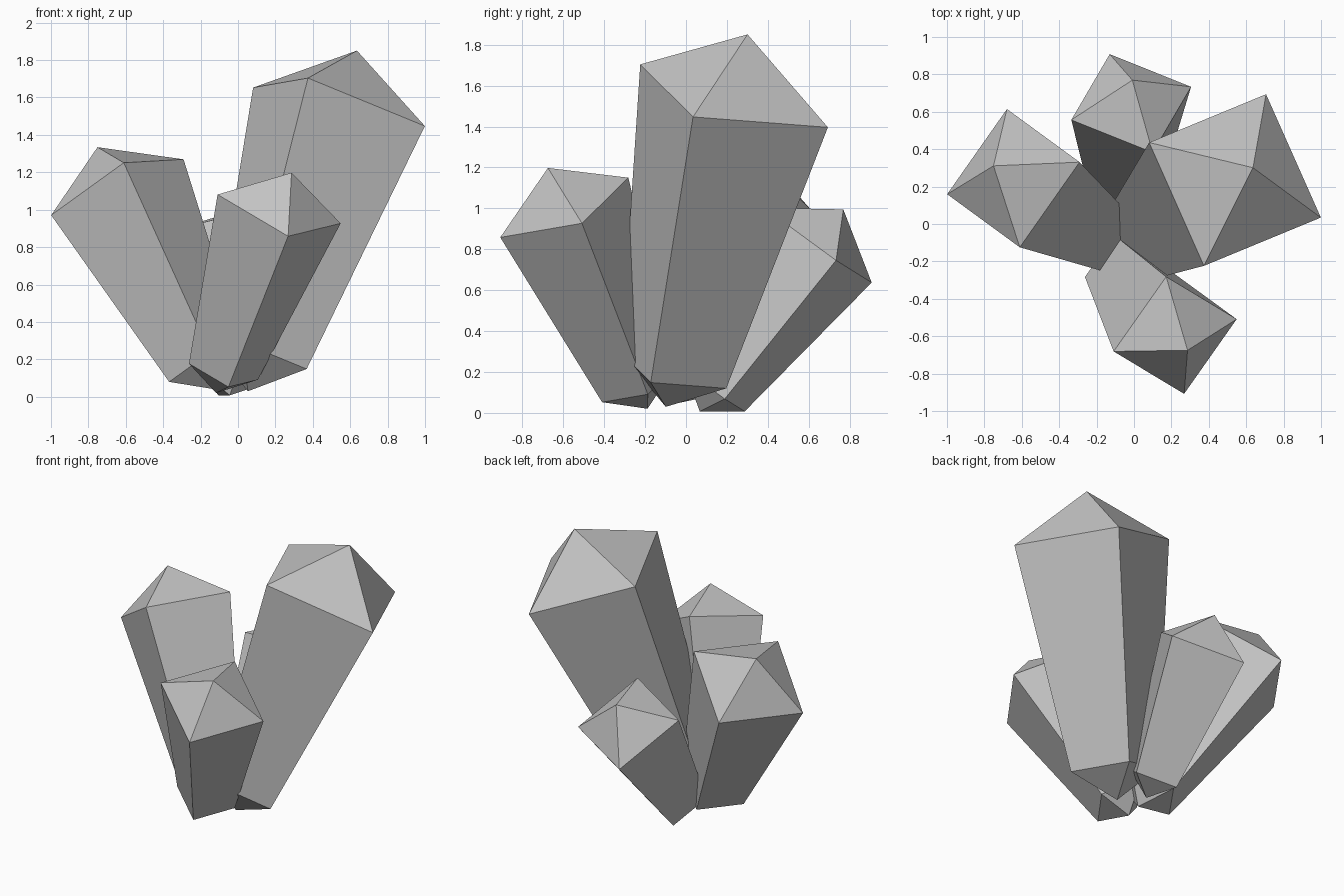
import bpy
import bmesh
from math import pi
from mathutils import Vector, Quaternion

cube = bpy.data.objects.get("Cube")
if cube:
    bpy.data.objects.remove(cube, do_unlink=True)

# Single stone colour
stone = bpy.data.materials.new("grey_stone")
stone.use_nodes = True
GREY = (0.55, 0.55, 0.55, 1)
stone.diffuse_color = GREY
stone.node_tree.nodes["Principled BSDF"].inputs["Base Color"].default_value = GREY

SIDES = 4
TAPER = 0.56      # base ring size relative to the shoulder ring
TIP = 0.63        # upper point height relative to shoulder radius
ROOT = 0.37       # lower point depth relative to shoulder radius


def crystal(name, base, shoulder, corner):
    """Tapered square prism with a pyramid on each end, along base -> shoulder."""
    base, shoulder, corner = Vector(base), Vector(shoulder), Vector(corner)
    axis = (shoulder - base).normalized()
    arm = corner - shoulder
    radius = arm.length
    arm = (arm - axis * arm.dot(axis)).normalized() * radius

    bm = bmesh.new()
    turns = [Quaternion(axis, 2 * pi * i / SIDES) for i in range(SIDES)]
    low = [bm.verts.new(base + q @ arm * TAPER) for q in turns]
    high = [bm.verts.new(shoulder + q @ arm) for q in turns]
    root = bm.verts.new(base - axis * radius * ROOT)
    tip = bm.verts.new(shoulder + axis * radius * TIP)
    for i in range(SIDES):
        j = (i + 1) % SIDES
        bm.faces.new((low[i], low[j], high[j], high[i]))
        bm.faces.new((high[i], high[j], tip))
        bm.faces.new((low[j], low[i], root))
    bmesh.ops.recalc_face_normals(bm, faces=bm.faces)

    mesh = bpy.data.meshes.new(name)
    bm.to_mesh(mesh)
    bm.free()
    mesh.materials.append(stone)
    bpy.context.collection.objects.link(bpy.data.objects.new(name, mesh))


# Four crystals leaning outwards from a shared foot
crystal("tall_crystal", (0.11, -0.06, 0.206), (0.54, 0.235, 1.55), (1.0, 0.035, 1.45))
crystal("right_crystal", (-0.17, -0.05, 0.163), (-0.645, 0.245, 1.12), (-1.0, 0.16, 0.973))
crystal("front_crystal", (-0.078, -0.235, 0.134), (0.22, -0.595, 1.004), (0.55, -0.51, 0.93))
crystal("back_crystal", (-0.04, 0.14, 0.11), (-0.015, 0.645, 0.82), (-0.13, 0.91, 0.64))
